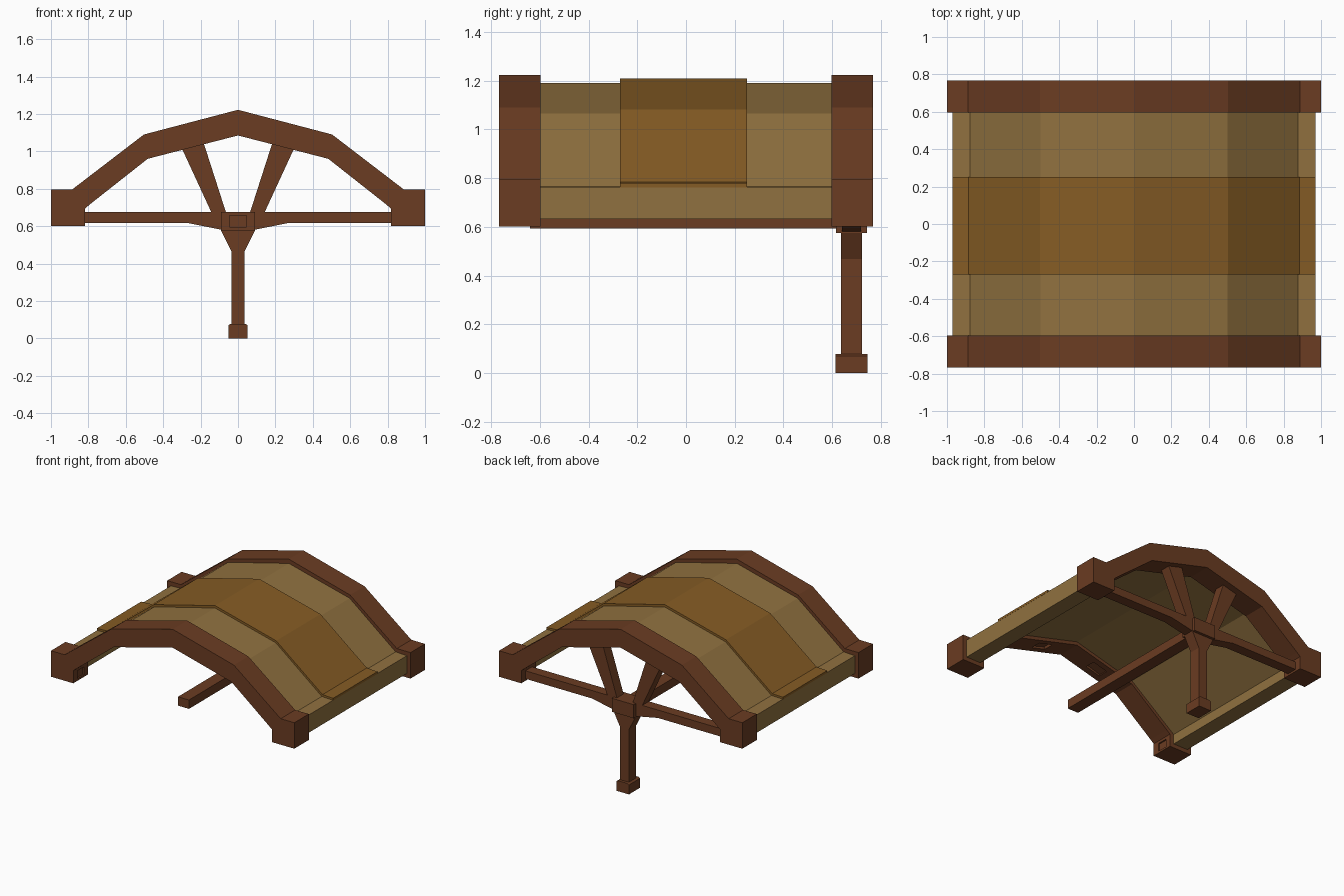
import bpy, bmesh

if "Cube" in bpy.data.objects:
    bpy.data.objects.remove(bpy.data.objects["Cube"])


def material(name, rgb):
    m = bpy.data.materials.new(name)
    m.diffuse_color = (*rgb, 1)
    m.use_nodes = True
    m.node_tree.nodes["Principled BSDF"].inputs["Base Color"].default_value = m.diffuse_color
    return m


WOOD = material("dark_wood", (0.145, 0.045, 0.016))
TAN = material("tan_cloth", (0.28, 0.165, 0.05))
GOLD = material("gold_cloth", (0.235, 0.107, 0.018))


def prism(name, profile, y0, y1, mat):
    """Extrude an xz outline from y0 to y1."""
    bm = bmesh.new()
    face = bm.faces.new([bm.verts.new((x, y0, z)) for x, z in profile])
    ext = bmesh.ops.extrude_face_region(bm, geom=[face])
    verts = [v for v in ext["geom"] if isinstance(v, bmesh.types.BMVert)]
    bmesh.ops.translate(bm, verts=verts, vec=(0, y1 - y0, 0))
    bmesh.ops.recalc_face_normals(bm, faces=bm.faces)
    me = bpy.data.meshes.new(name)
    bm.to_mesh(me)
    bm.free()
    ob = bpy.data.objects.new(name, me)
    me.materials.append(mat)
    bpy.context.collection.objects.link(ob)
    return ob


def mirrored(half):
    """Complete a right-hand outline across x = 0."""
    return half + [(-x, z) for x, z in reversed(half) if x > 0]


def rect(x0, x1, z0, z1):
    return [(x0, z0), (x1, z0), (x1, z1), (x0, z1)]


# Arched end frames with square end blocks
outer = [(0, 1.222), (0.503, 1.09), (0.888, 0.795), (1, 0.795), (1, 0.602)]
inner = [(0.817, 0.602), (0.817, 0.695), (0.79, 0.718), (0.483, 0.96), (0, 1.085)]
arch = outer + inner + [(-x, z) for x, z in reversed(outer[1:] + inner[:-1])]
front_arch = prism("front_arch", arch, -0.767, -0.597, WOOD)
prism("back_arch", arch, 0.597, 0.767, WOOD)

# Curved roof shell and raised centre strip
top = [(0, 1.19), (0.5, 1.065), (0.878, 0.768), (0.97, 0.764)]
under = [(0.97, 0.632), (0.85, 0.632), (0.85, 0.705), (0.485, 0.985), (0, 1.11)]
shell = top + under + [(-x, z) for x, z in reversed(top[1:] + under[:-1])]
prism("roof_shell", shell, -0.602, 0.602, TAN)
strip_top = [(0, 1.208), (0.503, 1.081), (0.884, 0.783), (0.971, 0.779)]
strip_low = [(0.971, 0.762), (0.876, 0.764), (0.498, 1.06), (0, 1.185)]
strip = strip_top + strip_low + [(-x, z) for x, z in reversed(strip_top[1:] + strip_low[:-1])]
prism("roof_centre_strip", strip, -0.27, 0.25, GOLD)

# Post, foot and hub under the back arch
prism("post", mirrored([(0.036, 0.06), (0.036, 0.468), (0.09, 0.575), (0.09, 0.6)]), 0.636, 0.722, WOOD)
prism("post_foot", mirrored([(0.052, 0), (0.052, 0.07), (0.04, 0.078)]), 0.614, 0.744, WOOD)
prism("hub", rect(-0.09, 0.09, 0.575, 0.676), 0.616, 0.742, WOOD)

# Cross beam with thickened middle, and the long ridge-wise beam
tie = mirrored([(0.83, 0.676), (0.83, 0.617), (0.27, 0.617), (0.085, 0.58)])
prism("cross_beam", tie, 0.64, 0.718, WOOD)
prism("long_beam", rect(-0.045, 0.045, 0.594, 0.66), -0.64, 0.65, WOOD)

# Struts from hub to back arch; matching shallow sockets in the front arch
for s, side in ((-1, "left"), (1, "right")):
    strut = [(s * x, z) for x, z in ((0.06, 0.66), (0.136, 0.66), (0.302, 1.02), (0.187, 1.055))]
    prism(side + "_strut", strut, 0.64, 0.718, WOOD)
    sockets = {
        "strut": [(s * x, z) for x, z in ((0.17, 1.0), (0.285, 0.98), (0.302, 1.02), (0.187, 1.055))],
        "beam": [(s * x, z) for x, z in rect(0.8, 0.828, 0.617, 0.676)],
    }
    for kind, outline in sockets.items():
        cutter = prism(f"{side}_{kind}_socket_cutter", outline, -0.718, -0.64, WOOD)
        cutter.hide_render = True
        cutter.hide_viewport = True
        mod = front_arch.modifiers.new(cutter.name, "BOOLEAN")
        mod.object = cutter
        mod.operation = "DIFFERENCE"
        mod.solver = "EXACT"
